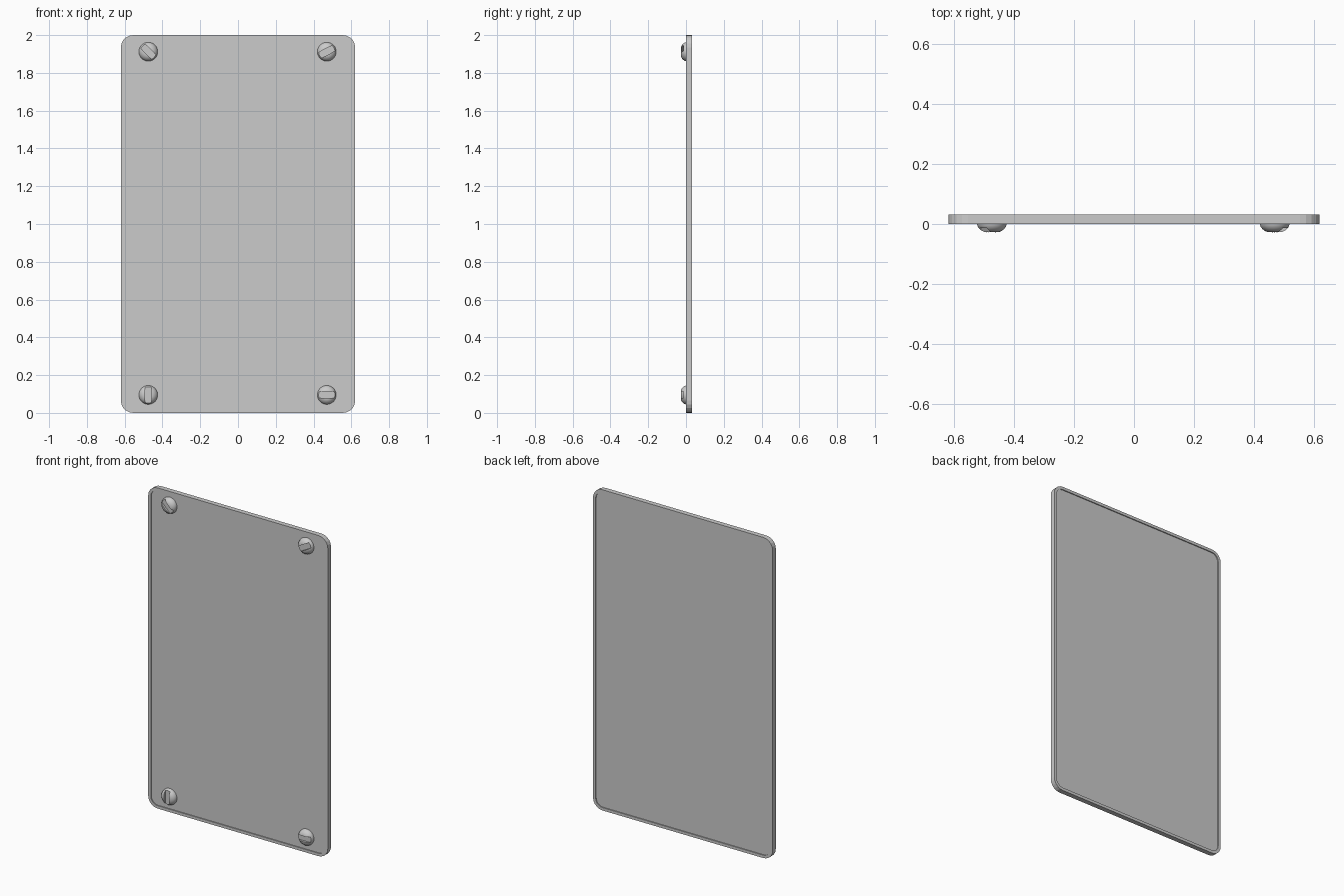
import bpy, bmesh, math
from mathutils import Matrix, Vector

if "Cube" in bpy.data.objects:
    bpy.data.objects.remove(bpy.data.objects["Cube"])

W, H, T = 0.62, 2.0, 0.031      # half width, height, thickness
RIM, RECESS = 0.018, 0.006


def new_object(name, bm):
    bmesh.ops.recalc_face_normals(bm, faces=bm.faces[:])
    me = bpy.data.meshes.new(name)
    bm.to_mesh(me)
    bm.free()
    ob = bpy.data.objects.new(name, me)
    bpy.context.collection.objects.link(ob)
    return ob


def outline(inset, radius, steps=5):
    pts = []
    for i, (sx, sz) in enumerate([(1, 1), (-1, 1), (-1, -1), (1, -1)]):
        cx = sx * (W - inset - radius)
        cz = H / 2 + sz * (H / 2 - inset - radius)
        for k in range(steps + 1):
            a = math.radians(90 * (i + k / steps))
            pts.append((cx + radius * math.cos(a), cz + radius * math.sin(a)))
    return pts


# Rounded plate with a narrow raised rim on both faces
outer, inner = outline(0, 0.065), outline(RIM, 0.047)
bm = bmesh.new()
layers = [(inner, RECESS), (inner, 0), (outer, 0),
          (outer, T), (inner, T), (inner, T - RECESS)]
rings = [[bm.verts.new((x, y, z)) for x, z in pts] for pts, y in layers]
n = len(outer)
for a, b in zip(rings, rings[1:]):
    for i in range(n):
        j = (i + 1) % n
        bm.faces.new((a[i], a[j], b[j], b[i]))
bm.faces.new(rings[0])
bm.faces.new(rings[-1])
plate = new_object("plate", bm)


# Slotted domed screw heads in the corners
def screw(name, x, z, angle):
    profile = [(0, 0.016), (0.05, 0.016), (0.05, 0.0), (0.047, -0.009),
               (0.041, -0.017), (0.033, -0.023), (0.024, -0.027), (0, -0.029)]
    bm = bmesh.new()
    vs = [bm.verts.new((r, y, 0)) for r, y in profile]
    es = [bm.edges.new(p) for p in zip(vs, vs[1:])]
    bmesh.ops.spin(bm, geom=vs + es, cent=(0, 0, 0), axis=(0, 1, 0),
                   angle=2 * math.pi, steps=32, use_duplicate=False)
    bmesh.ops.remove_doubles(bm, verts=bm.verts[:], dist=1e-5)
    head = new_object(name, bm)

    bm = bmesh.new()
    bmesh.ops.create_cube(bm, size=1, matrix=Matrix.Translation((0, -0.034, 0))
                          @ Matrix.Diagonal((0.14, 0.04, 0.034, 1)))
    cutter = new_object(name + "_slot_cutter", bm)
    cutter.hide_render = True
    mod = head.modifiers.new("slot", 'BOOLEAN')
    mod.operation, mod.solver, mod.object = 'DIFFERENCE', 'EXACT', cutter
    bpy.context.view_layer.objects.active = head
    bpy.ops.object.select_all(action='DESELECT')
    head.select_set(True)
    bpy.ops.object.modifier_apply(modifier="slot")
    bpy.data.objects.remove(cutter)
    bpy.ops.object.shade_smooth_by_angle(angle=math.radians(35))
    head.location = (x, 0, z)
    head.rotation_euler = (0, math.radians(-angle), 0)


screw("screw_top_left", -0.475, 1.912, -45)
screw("screw_top_right", 0.47, 1.912, 28)
screw("screw_bottom_left", -0.475, 0.095, 90)
screw("screw_bottom_right", 0.47, 0.095, 0)
